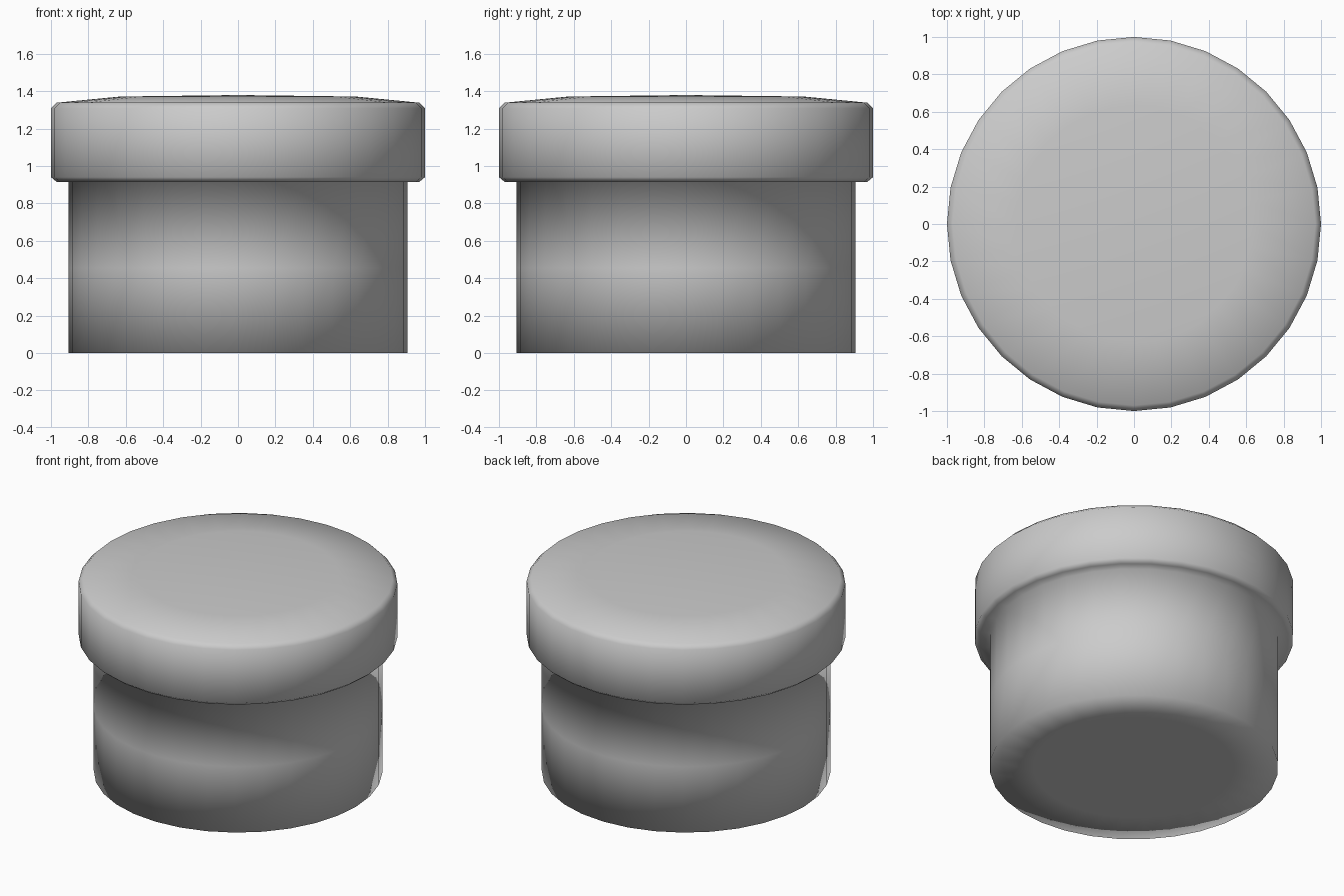
import bpy, bmesh
from math import cos, sin, tau

if "Cube" in bpy.data.objects:
    bpy.data.objects.remove(bpy.data.objects["Cube"])

SIDES = 32


def revolve(name, profile):
    """Spin an (r, z) profile around z; zero-radius ends become poles."""
    bm = bmesh.new()
    rings = []
    for r, z in profile:
        n = 1 if r == 0 else SIDES
        rings.append([bm.verts.new((r * cos(tau * i / SIDES), r * sin(tau * i / SIDES), z))
                      for i in range(n)])
    for a, b in zip(rings, rings[1:]):
        for i in range(SIDES):
            j = (i + 1) % SIDES
            corners = [a[i % len(a)], a[j % len(a)], b[j % len(b)], b[i % len(b)]]
            bm.faces.new(list(dict.fromkeys(corners)))
    bmesh.ops.recalc_face_normals(bm, faces=bm.faces)
    for f in bm.faces:
        f.smooth = True
    mesh = bpy.data.meshes.new(name)
    bm.to_mesh(mesh)
    bm.free()
    obj = bpy.data.objects.new(name, mesh)
    bpy.context.collection.objects.link(obj)
    return obj


# Straight round base, with a ring on its underside and one at mid height
base = [(0, 0), (0.63, 0), (0.905, 0), (0.905, 0.455), (0.905, 0.915)]
# Overhanging lid with bevelled rims and a slightly domed top
lid = [(0.97, 0.915), (1.0, 0.94), (1.0, 1.308), (0.97, 1.338), (0.63, 1.371), (0, 1.379)]

# One continuous smooth shell
revolve("lidded_jar", base + lid)
